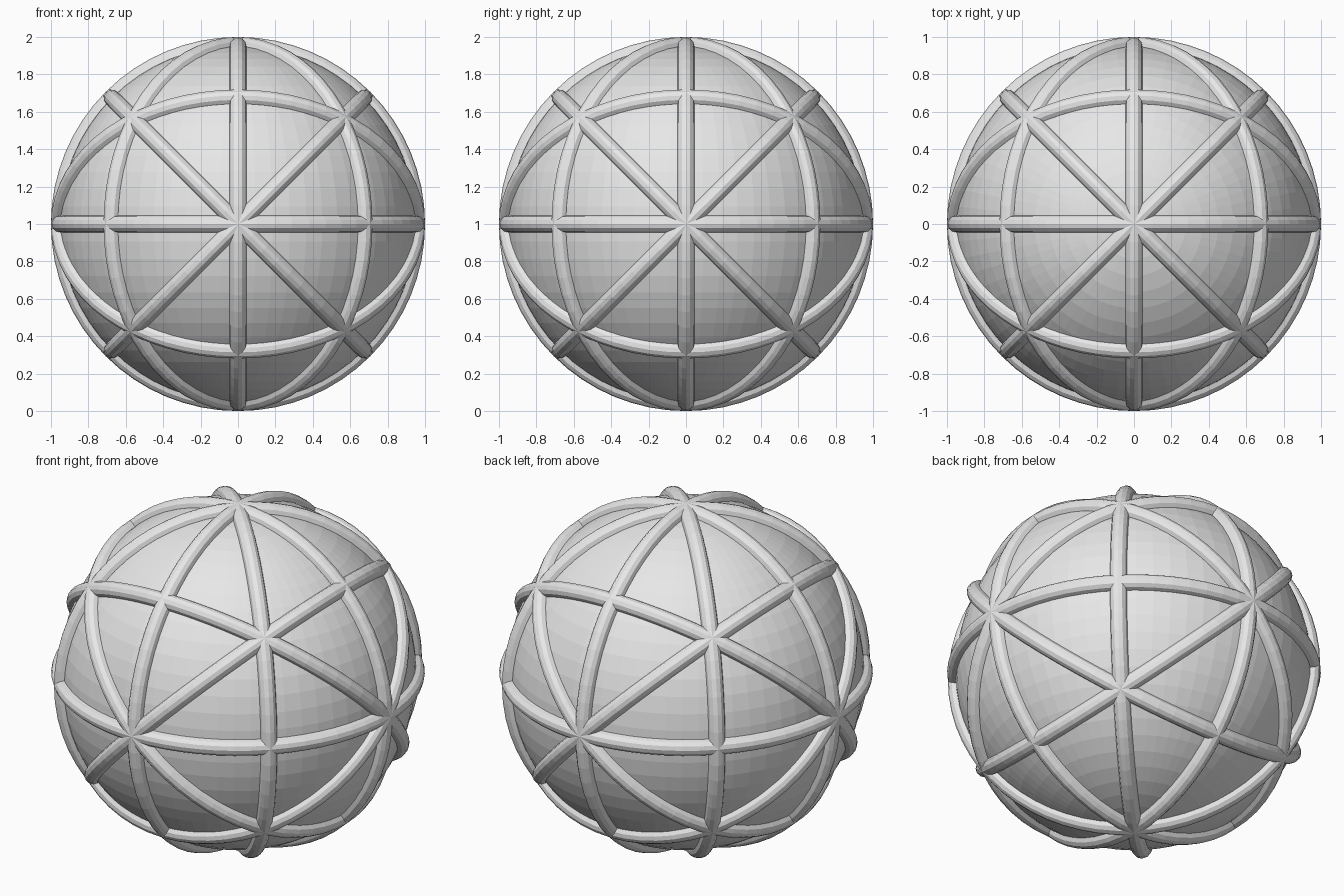
import bpy
from mathutils import Vector

cube = bpy.data.objects.get("Cube")
if cube:
    bpy.data.objects.remove(cube, do_unlink=True)

CENTRE = Vector((0, 0, 1))
TUBE = 0.045
RADIUS = 1 - TUBE

# One plain grey for everything
grey = bpy.data.materials.new("light_grey")
grey.use_nodes = True
colour = (0.8, 0.8, 0.8, 1)
grey.diffuse_color = colour
for node in grey.node_tree.nodes:
    if node.type == 'BSDF_PRINCIPLED':
        node.inputs["Base Color"].default_value = colour


def finish(name):
    obj = bpy.context.object
    obj.name = name
    obj.data.materials.append(grey)
    return obj


def add_ring(name, normal):
    """Great-circle tube lying in the plane with this normal."""
    turn = Vector(normal).to_track_quat('Z', 'Y').to_euler()
    bpy.ops.mesh.primitive_torus_add(
        major_radius=RADIUS, minor_radius=TUBE, major_segments=64,
        minor_segments=12, location=CENTRE, rotation=turn)
    finish(name)


# Faceted ball
bpy.ops.mesh.primitive_uv_sphere_add(
    segments=64, ring_count=32, radius=RADIUS, location=CENTRE)
finish("ball")

# Three rings square to the axes, and two diagonal rings about each axis
for i, axis in enumerate("xyz"):
    normal = [0, 0, 0]
    normal[i] = 1
    add_ring("straight_ring_" + axis, normal)
    for side, label in ((1, "rising"), (-1, "falling")):
        normal = [1, 1, 1]
        normal[i] = 0
        normal[(i + 1) % 3] = side
        add_ring(f"diagonal_ring_{axis}_{label}", normal)
